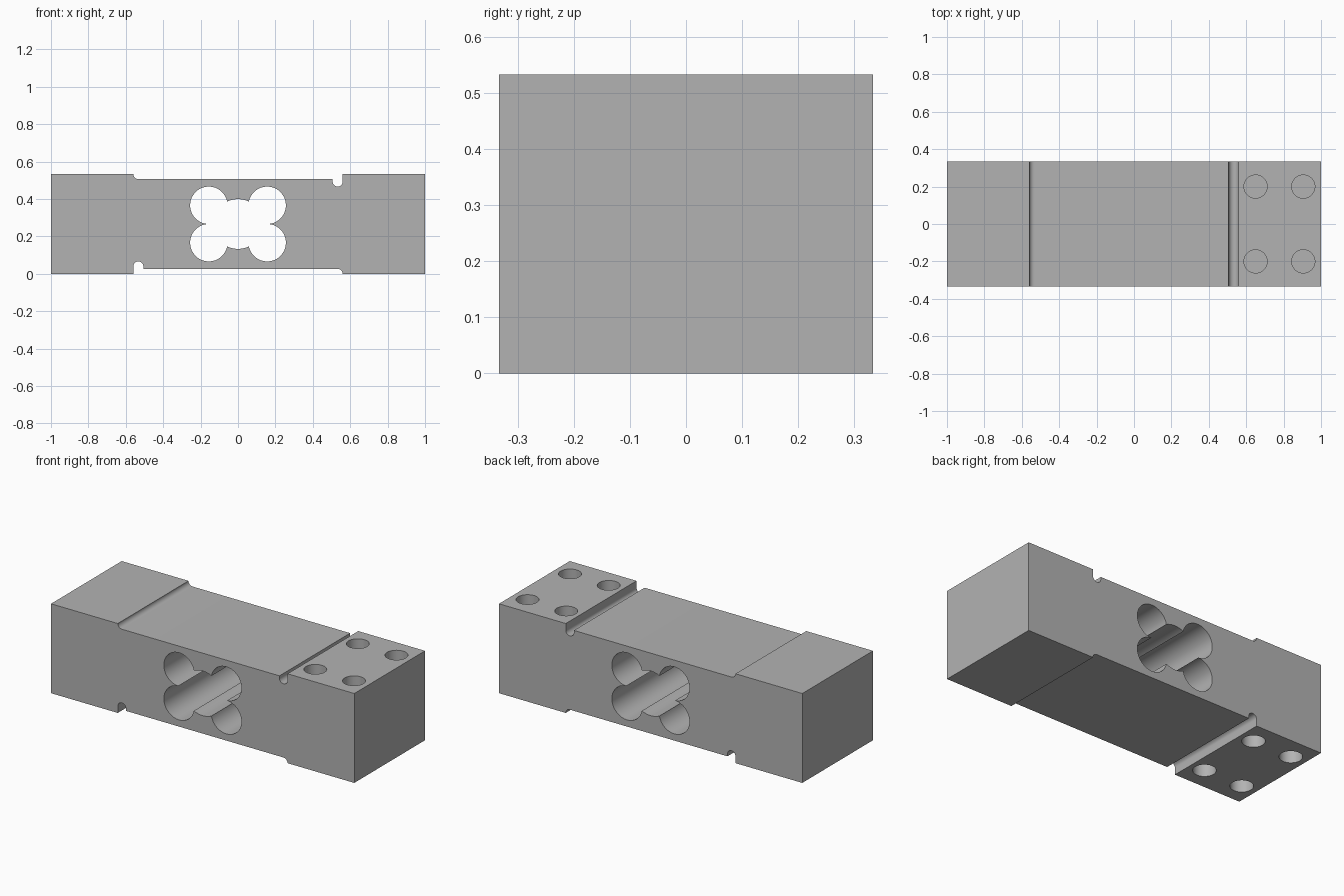
import bpy
import bmesh
from math import sin, cos, radians, atan2, degrees
from mathutils import Vector

HALF_WIDTH = 0.333
HEIGHT = 0.533
MID = HEIGHT / 2
STEP = 0.0267            # recess depth and groove radius

if "Cube" in bpy.data.objects:
    bpy.data.objects.remove(bpy.data.objects["Cube"])

metal = bpy.data.materials.new("plain grey metal")
metal.use_nodes = True
grey = (0.45, 0.45, 0.45, 1)
metal.diffuse_color = grey
metal.node_tree.nodes["Principled BSDF"].inputs["Base Color"].default_value = grey


def arc(cx, cz, r, start, end, steps):
    angles = [radians(start + (end - start) * i / steps) for i in range(steps + 1)]
    return [(cx + r * cos(a), cz + r * sin(a)) for a in angles]


def prism(name, outline, half_depth):
    """Extrude an x-z outline along y."""
    bm = bmesh.new()
    face = bm.faces.new([bm.verts.new((x, -half_depth, z)) for x, z in outline])
    extruded = bmesh.ops.extrude_face_region(bm, geom=[face])
    moved = [v for v in extruded["geom"] if isinstance(v, bmesh.types.BMVert)]
    bmesh.ops.translate(bm, verts=moved, vec=Vector((0, 2 * half_depth, 0)))
    bmesh.ops.recalc_face_normals(bm, faces=bm.faces)
    mesh = bpy.data.meshes.new(name)
    bm.to_mesh(mesh)
    bm.free()
    mesh.materials.append(metal)
    obj = bpy.data.objects.new(name, mesh)
    bpy.context.collection.objects.link(obj)
    return obj


def cut(target, cutter):
    mod = target.modifiers.new("cut", "BOOLEAN")
    mod.object = cutter
    mod.operation = "DIFFERENCE"
    mod.solver = "EXACT"
    bpy.context.view_layer.objects.active = target
    bpy.ops.object.modifier_apply(modifier=mod.name)
    bpy.data.objects.remove(cutter)


# Upper outline: end, filleted step, recess, round-bottomed groove, end.
# The lower outline is the same turned half way round.
groove_x = 0.533
upper = [(-1, HEIGHT)]
upper += arc(-groove_x, HEIGHT, STEP, 180, 270, 10)
upper += [(groove_x - STEP, HEIGHT - STEP)]
upper += arc(groove_x, HEIGHT - 1.5 * STEP, STEP, 180, 360, 18)
upper += [(groove_x + STEP, HEIGHT), (1, HEIGHT)]
lower = [(-x, HEIGHT - z) for x, z in upper]
body = prism("sensor_block", upper + lower, HALF_WIDTH)

# Four-lobed window around a larger central bore
lobe_x, lobe_z, lobe_r, bore_r = 0.156, 0.1, 0.1, 0.133
lobe = arc(lobe_x, lobe_z, lobe_r, -87, 168.7, 40)
join = degrees(atan2(lobe[-1][1], lobe[-1][0]))
bridge = arc(0, 0, bore_r, join, 180 - join, 12)[1:-1]
half = lobe + bridge + [(-x, z) for x, z in reversed(lobe)]
window = half + [(-x, -z) for x, z in half]
cut(body, prism("window_cutter", [(x, z + MID) for x, z in window], 0.5))

# Blind mounting holes: top of one end, underside of the other
HOLE_DEPTH = 0.27
for end in (1, -1):
    surface = HEIGHT if end == 1 else 0
    for x in (0.65, 0.905):
        for y in (-0.2, 0.2):
            bpy.ops.mesh.primitive_cylinder_add(
                vertices=40, radius=0.062, depth=2 * HOLE_DEPTH,
                location=(end * x, y, surface))
            hole = bpy.context.object
            hole.name = "hole_cutter"
            hole.data.materials.append(metal)
            cut(body, hole)

# Smooth bores, sharp machined edges
bpy.ops.object.select_all(action="DESELECT")
body.select_set(True)
bpy.context.view_layer.objects.active = body
bpy.ops.object.shade_smooth_by_angle(angle=radians(25))
